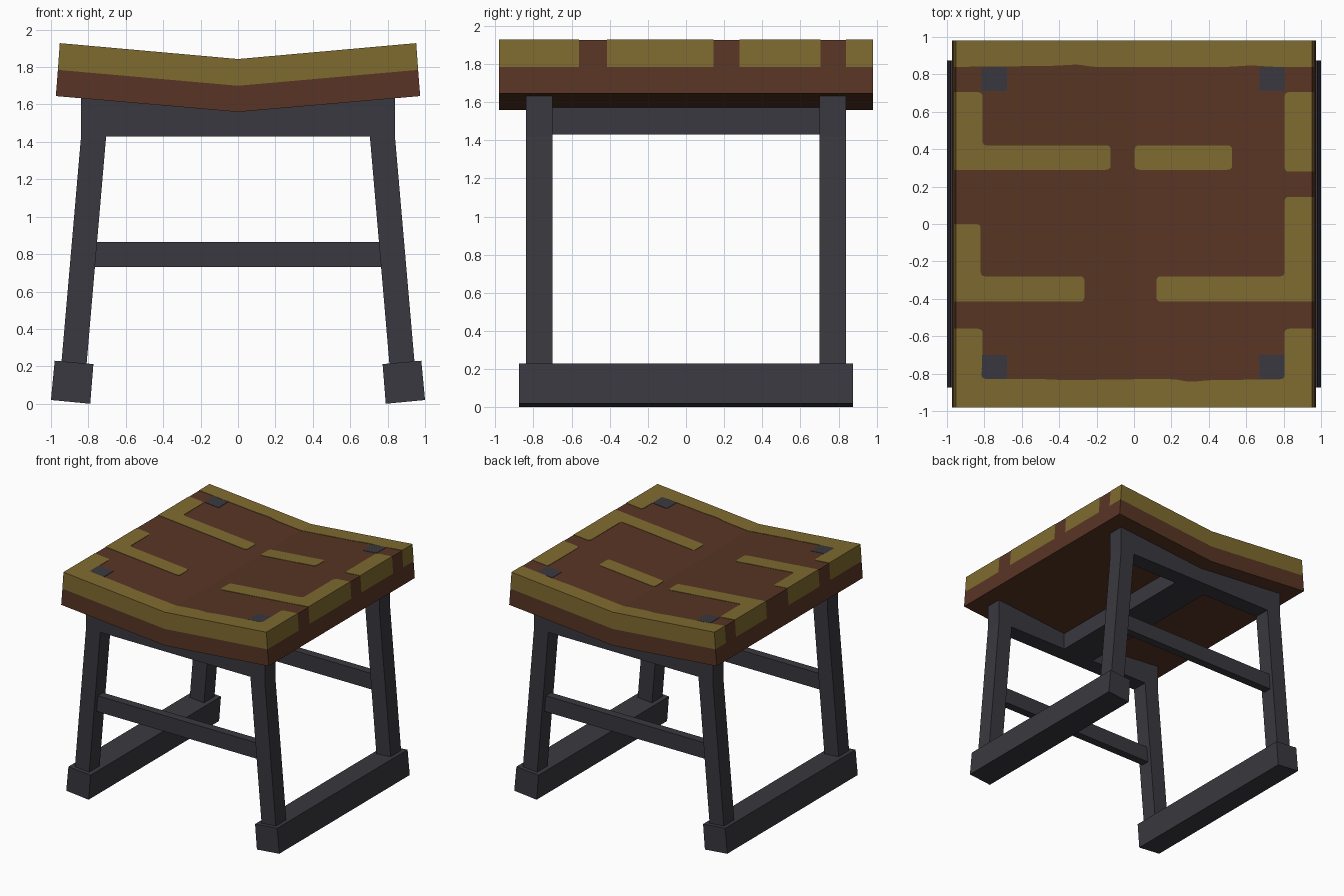
import bpy, bmesh, math
from mathutils import Vector

if "Cube" in bpy.data.objects:
    bpy.data.objects.remove(bpy.data.objects["Cube"], do_unlink=True)


def material(name, rgb):
    m = bpy.data.materials.new(name)
    m.use_nodes = True
    m.diffuse_color = (*rgb, 1)
    bsdf = next(n for n in m.node_tree.nodes if n.type == 'BSDF_PRINCIPLED')
    bsdf.inputs["Base Color"].default_value = (*rgb, 1)
    bsdf.inputs["Roughness"].default_value = 0.8
    return m


BROWN = material("brown", (0.098, 0.036, 0.018))
OLIVE = material("olive", (0.212, 0.146, 0.029))
SLATE = material("slate", (0.041, 0.040, 0.050))


def finish(name, bm, *mats):
    bmesh.ops.recalc_face_normals(bm, faces=bm.faces)
    me = bpy.data.meshes.new(name)
    bm.to_mesh(me)
    bm.free()
    for m in mats:
        me.materials.append(m)
    ob = bpy.data.objects.new(name, me)
    bpy.context.collection.objects.link(ob)
    return ob


def extrude(points, offset):
    """Closed outline of 3D points, extruded by an offset into a solid."""
    bm = bmesh.new()
    face = bm.faces.new([bm.verts.new(p) for p in points])
    ext = bmesh.ops.extrude_face_region(bm, geom=[face], use_keep_orig=True)
    verts = [g for g in ext["geom"] if isinstance(g, bmesh.types.BMVert)]
    bmesh.ops.translate(bm, verts=verts, vec=offset)
    return bm


def prism(profile, y0, y1):
    return extrude([(x, y0, z) for x, z in profile], (0, y1 - y0, 0))


def mirrored(half):
    """Right half of a profile, top to bottom, completed on the other side."""
    return half + [(-x, z) for x, z in reversed(half) if x > 0]


# Seat: two V-shaped layers
HALF_Y = 0.98
lower = mirrored([(0, 1.70), (0.963, 1.785), (0.974, 1.645), (0, 1.56)])
finish("seat_lower", prism(lower, -HALF_Y, HALF_Y), BROWN)

upper = mirrored([(0, 1.84), (0.953, 1.925), (0.963, 1.785), (0, 1.70)])
bm = prism(upper, -HALF_Y, HALF_Y)
gaps = {1: [(-0.56, -0.415), (0.145, 0.28), (0.705, 0.84)],
        -1: [(-0.56, -0.415), (0.0, 0.29), (0.705, 0.84)]}
for y in sorted({v for side in gaps.values() for g in side for v in g}):
    bmesh.ops.bisect_plane(bm, geom=bm.verts[:] + bm.edges[:] + bm.faces[:],
                           plane_co=(0, y, 0), plane_no=(0, 1, 0))
bm.normal_update()
bmesh.ops.recalc_face_normals(bm, faces=bm.faces)
for f in bm.faces:
    c, n = f.calc_center_median(), f.normal
    if abs(n.y) > 0.9:
        f.material_index = 1
    elif abs(n.x) > 0.9:
        side = 1 if c.x > 0 else -1
        f.material_index = int(not any(a < c.y < b for a, b in gaps[side]))
finish("seat_upper", bm, BROWN, OLIVE)


# Inlays on the seat top: outlines with rounded inner corners
def rounded(outline, radius=0.025):
    out = []
    for i, p in enumerate(outline):
        if abs(p[0]) < 0.001 or abs(p[0]) > 0.9:
            out.append(p)
            continue
        p = Vector(p)
        a, b = Vector(outline[i - 1]) - p, Vector(outline[(i + 1) % len(outline)]) - p
        r = min(radius, 0.45 * a.length, 0.45 * b.length)
        a, b = p + a.normalized() * r, p + b.normalized() * r
        for t in (0, 0.25, 0.5, 0.75, 1):
            out.append(tuple(a * (1 - t) ** 2 + p * (2 * t * (1 - t)) + b * t * t))
    return out


def inlay(name, outline, mat, radius=0.025):
    pts = [(x, y, 1.838 + 0.0892 * abs(x)) for x, y in rounded(outline, radius)]
    finish(name, extrude(pts, (0, 0, 0.005)), mat)


def rect(x0, x1, y0, y1):
    return [(x0, y0), (x1, y0), (x1, y1), (x0, y1)]


E = 0.953
inlay("inlay_front_right", [(-E, -0.98), (0, -0.98), (0, -0.83), (-0.38, -0.835),
      (-0.45, -0.83), (-0.81, -0.83), (-0.81, -0.56), (-E, -0.56)], OLIVE)
inlay("inlay_front_left", [(E, -0.98), (0, -0.98), (0, -0.83), (0.22, -0.83),
      (0.3, -0.845), (0.4, -0.835), (0.805, -0.83), (0.805, -0.56), (E, -0.56)], OLIVE)
inlay("inlay_back_right", [(-E, 0.98), (0, 0.98), (0, 0.84), (-0.22, 0.84),
      (-0.3, 0.853), (-0.45, 0.845), (-E, 0.84)], OLIVE)
inlay("inlay_back_left", [(E, 0.98), (0, 0.98), (0, 0.84), (0.5, 0.84),
      (0.63, 0.848), (0.75, 0.84), (E, 0.84)], OLIVE)
inlay("inlay_hook_back_right", [(-E, 0.29), (-0.125, 0.29), (-0.125, 0.42),
      (-0.81, 0.42), (-0.81, 0.705), (-E, 0.705)], OLIVE)
inlay("inlay_hook_front_right", [(-E, -0.415), (-0.265, -0.415), (-0.265, -0.28),
      (-0.82, -0.28), (-0.82, 0.0), (-E, 0.0)], OLIVE)
inlay("inlay_hook_front_left", [(E, -0.415), (0.12, -0.415), (0.12, -0.28),
      (0.805, -0.28), (0.805, 0.145), (E, 0.145)], OLIVE)
inlay("inlay_edge_left", rect(0.805, E, 0.28, 0.705), OLIVE)
inlay("inlay_bar", rect(0.003, 0.525, 0.29, 0.42), OLIVE)

# Leg ends showing through the seat
for sx, xn in ((-1, "right"), (1, "left")):
    for y0, yn in ((-0.83, "front"), (0.71, "back")):
        x0 = -0.815 if sx < 0 else 0.67
        inlay(f"leg_cap_{yn}_{xn}", rect(x0, x0 + 0.135, y0, y0 + 0.13), SLATE, 0.003)

# Leg frames: apron and two splayed legs in one outline, plus a stretcher
frame = [(0, 1.59), (0.84, 1.665), (0.84, 1.42), (0.95, 0.15), (0.815, 0.15), (0.705, 1.43)]
frame += [(-x, z) for x, z in reversed(frame) if x > 0]
rail = [(-0.768, 0.73), (0.768, 0.73), (0.757, 0.865), (-0.757, 0.865)]
for s, yn in ((-1, "front"), (1, "back")):
    finish(f"{yn}_leg_frame", prism(frame, s * 0.70, s * 0.84), SLATE)
    finish(f"{yn}_stretcher", prism(rail, s * 0.735, s * 0.805), SLATE)

# Centre rail under the seat
finish("centre_rail", prism(mirrored([(0, 1.59), (0.15, 1.60), (0.15, 1.43)]), -0.70, 0.70), SLATE)

# Tilted feet along both sides
foot = [(0.98, 0.23), (1.0, 0.02), (0.79, 0.0), (0.773, 0.212)]
for s, xn in ((-1, "right"), (1, "left")):
    finish(f"{xn}_foot", prism([(s * x, z) for x, z in foot], -0.875, 0.875), SLATE)
